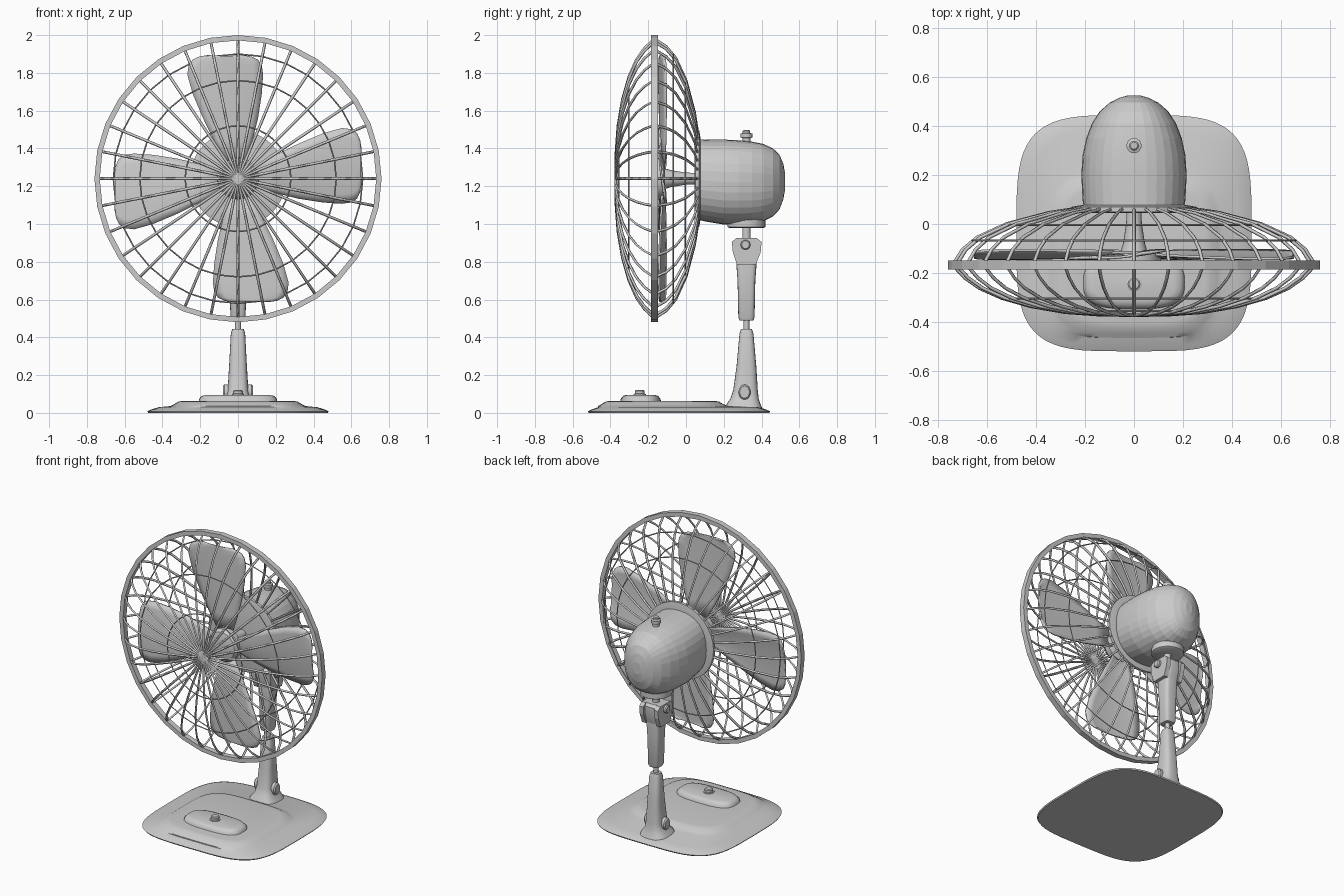
import bpy, bmesh
from math import sin, cos, pi, copysign
from mathutils import Vector

if "Cube" in bpy.data.objects:
    bpy.data.objects.remove(bpy.data.objects["Cube"])

CZ = 1.24   # height of the fan axis
AY = 0.32   # depth of the stand axis


def finish(name, bm, smooth=None):
    bmesh.ops.recalc_face_normals(bm, faces=bm.faces)
    me = bpy.data.meshes.new(name)
    bm.to_mesh(me)
    bm.free()
    ob = bpy.data.objects.new(name, me)
    bpy.context.collection.objects.link(ob)
    if smooth is not None:
        bpy.ops.object.select_all(action='DESELECT')
        ob.select_set(True)
        bpy.context.view_layer.objects.active = ob
        bpy.ops.object.shade_smooth_by_angle(angle=smooth)
    return ob


def section(axis, pos, ca, cb, ha, hb, n=2.0, seg=32):
    """Superellipse across the given axis."""
    pts = []
    for i in range(seg):
        t = 2 * pi * i / seg
        c, s = cos(t), sin(t)
        a = ca + ha * copysign(abs(c) ** (2 / n), c)
        b = cb + hb * copysign(abs(s) ** (2 / n), s)
        pts.append({'x': (pos, a, b), 'y': (a, pos, b), 'z': (a, b, pos)}[axis])
    return pts


def loft(name, sections, closed=False, smooth=0.6):
    bm = bmesh.new()
    rings = [[bm.verts.new(p) for p in s] for s in sections]
    pairs = list(zip(rings, rings[1:])) + ([(rings[-1], rings[0])] if closed else [])
    for a, b in pairs:
        for i in range(len(a)):
            j = (i + 1) % len(a)
            bm.faces.new((a[i], a[j], b[j], b[i]))
    if not closed:
        bm.faces.new(rings[0])
        bm.faces.new(rings[-1])
    return finish(name, bm, smooth)


def lathe_z(name, cy, prof, seg=20):
    return loft(name, [section('z', z, 0, cy, r, r, seg=seg) for r, z in prof])


def lathe_y(name, prof, seg=32, closed=False, smooth=0.6):
    return loft(name, [section('y', y, 0, CZ, r, r, seg=seg) for r, y in prof], closed, smooth)


def wires(name, paths, depth, cyclic=False):
    cu = bpy.data.curves.new(name, 'CURVE')
    cu.dimensions = '3D'
    cu.bevel_depth = depth
    cu.bevel_resolution = 0
    cu.use_fill_caps = True
    for path in paths:
        sp = cu.splines.new('POLY')
        sp.points.add(len(path) - 1)
        for p, co in zip(sp.points, path):
            p.co = (*co, 1)
        sp.use_cyclic_u = cyclic
    ob = bpy.data.objects.new(name, cu)
    bpy.context.collection.objects.link(ob)
    bpy.ops.object.select_all(action='DESELECT')
    ob.select_set(True)
    bpy.context.view_layer.objects.active = ob
    bpy.ops.object.convert(target='MESH')


# Base plate with raised plateau
BASE = [(0.0, .475, -.0375, .478), (.008, .48, -.0375, .4825), (.018, .46, -.0375, .462),
        (.03, .42, -.04, .425), (.036, .36, -.12, .345), (.045, .34, -.125, .325),
        (.06, .315, -.125, .30), (.064, .29, -.125, .275)]
loft("base", [section('z', z, 0, cy, hx, hy, 4, 64) for z, hx, cy, hy in BASE])

# Control panel and its knob
loft("control_panel", [section('z', z, 0, -.24, hx, hy, 3, 48) for z, hx, hy in
     [(.05, .21, .11), (.075, .205, .105), (.09, .19, .092), (.096, .165, .075)]])
lathe_z("control_knob", -.245, [(.033, .09), (.033, .1), (.026, .102), (.026, .116), (.02, .121)])

# Lower column with flared foot and side bolts
loft("lower_column", [section('z', z, 0, cy, hx, hy, 3, 32) for z, cy, hx, hy in
     [(.02, .305, .10, .10), (.05, .305, .085, .088), (.075, .31, .064, .075),
      (.12, .315, .055, .065), (.25, .32, .047, .052), (.42, .32, .038, .037), (.445, .32, .03, .029)]])
for side, label in ((-1, "left"), (1, "right")):
    loft("column_bolt_" + label, [section('x', side * x, .31, .11, r * .8, r, seg=16)
         for x, r in [(.03, .04), (.072, .04), (.08, .032)]])

# Telescopic rod and upper column
lathe_z("rod", AY, [(.016, .42), (.016, .52)], 12)
loft("upper_column", [section('z', z, 0, AY, hx, hy, 4, 32) for z, hx, hy in
     [(.49, .034, .036), (.505, .04, .043), (.70, .045, .047), (.78, .048, .053), (.83, .045, .05)]])

# Tilt joint: centre block, two cheeks and a pivot bolt
loft("tilt_block", [section('z', z, 0, AY, .045, hy, 5, 32) for z, hy in
     [(.79, .05), (.85, .07), (.91, .07), (.925, .05)]])
CHEEK = [(.27, .785), (.37, .785), (.395, .85), (.40, .905), (.375, .925),
         (.265, .925), (.243, .905), (.248, .85)]
for side, label in ((-1, "left"), (1, "right")):
    loft("tilt_cheek_" + label, [[(side * x, y, z) for y, z in CHEEK] for x in (.04, .07)], smooth=None)
    loft("tilt_bolt_" + label, [section('x', side * x, .315, .89, r, r, seg=16)
         for x, r in [(.06, .026), (.082, .026), (.088, .02)]])
lathe_z("neck", AY, [(.022, .91), (.022, .99)], 16)
lathe_z("swivel_disc", AY, [(.09, .978), (.10, .984), (.10, 1.03)], 32)

# Motor housing: y, half width, centre height, half height
MOTOR = [(.065, .205, 1.235, .212), (.10, .21, 1.23, .216), (.20, .215, 1.222, .225), (.28, .21, 1.22, .223),
         (.35, .195, 1.219, .217), (.41, .172, 1.219, .205), (.46, .14, 1.22, .18),
         (.495, .10, 1.222, .145), (.515, .06, 1.225, .095), (.525, .025, 1.225, .04)]
loft("motor_housing", [section('y', y, 0, zc, hx, hz, 2.3, 32) for y, hx, zc, hz in MOTOR], smooth=.12)
lathe_y("motor_flange", [(.235, .045), (.255, .05), (.255, .07), (.21, .078)])
lathe_z("oscillation_knob", AY, [(.022, 1.42), (.022, 1.455), (.031, 1.458), (.031, 1.478),
                                 (.02, 1.482), (.02, 1.492), (.014, 1.498)], 16)

# Shaft and hub
lathe_y("shaft", [(.06, -.13), (.045, -.08), (.032, 0), (.03, .06)], 20)
lathe_y("hub", [(.06, -.185), (.095, -.175), (.11, -.155), (.11, -.12), (.09, -.11)], 24)

# Blades: radius, left edge, right edge
BLADE = [(.08, -.06, .04), (.2, -.125, .075), (.32, -.185, .105), (.45, -.24, .125),
         (.55, -.268, .132), (.60, -.262, .125), (.63, -.24, .105), (.645, -.205, .07), (.65, -.16, .03)]
for k in range(4):
    c, s = cos(k * pi / 2), sin(k * pi / 2)
    bm = bmesh.new()
    grid = []
    for r, xl, xr in BLADE:
        row = []
        for j in range(9):
            t = j / 8
            x = xl + (xr - xl) * t
            y = -.135 + .13 * (x + .05) * (1 - .6 * r) + .012 * (2 * t - 1) ** 2
            row.append(bm.verts.new((x * c + r * s, y, CZ - x * s + r * c)))
        grid.append(row)
    for a, b in zip(grid, grid[1:]):
        for j in range(8):
            bm.faces.new((a[j], a[j + 1], b[j + 1], b[j]))
    blade = finish("blade_%d" % (k + 1), bm, .7)
    mod = blade.modifiers.new("thickness", 'SOLIDIFY')
    mod.thickness = .01
    mod.offset = 0

# Guard rim
lathe_y("guard_rim", [(.732, -.185), (.76, -.185), (.76, -.148), (.732, -.148)], 32, True, None)

# Guard wires: radius, y
FRONT = [(.0, -.372), (.14, -.37), (.28, -.36), (.42, -.336), (.54, -.302), (.63, -.262), (.69, -.22), (.735, -.172)]
BACK = [(.735, -.16), (.70, -.105), (.64, -.055), (.52, 0), (.35, .045), (.24, .062)]


def around(r, y, n=32):
    return [(r * sin(2 * pi * i / n), y, CZ + r * cos(2 * pi * i / n)) for i in range(n)]


for label, prof in (("front", FRONT), ("back", BACK)):
    wires("guard_spokes_" + label, list(zip(*[around(r, y) for r, y in prof])), .0075)
wires("guard_hoops", [around(.28, -.356), around(.52, -.304), around(.66, -.068), around(.52, -.004)], .004, True)
